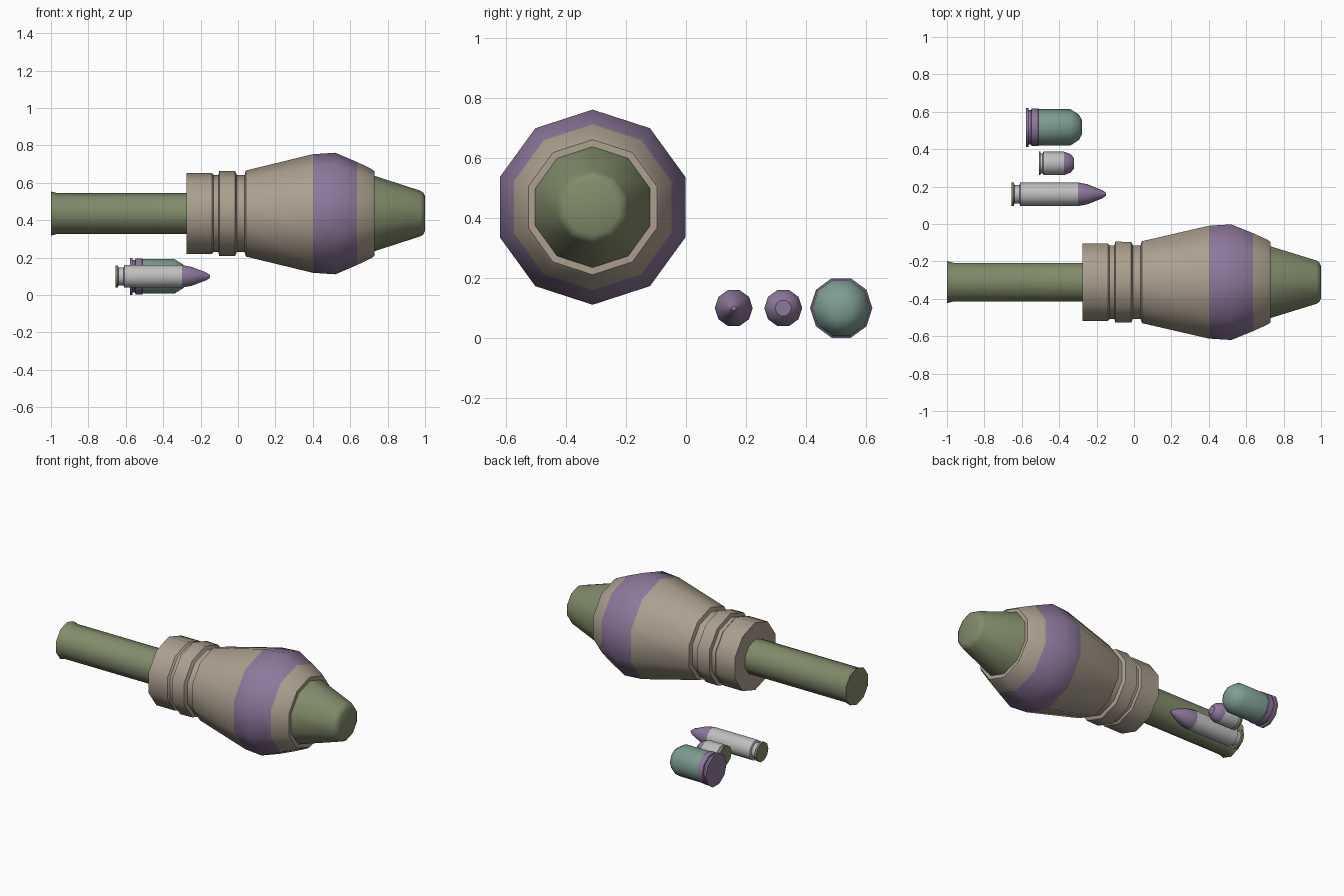
import bpy, bmesh
from math import pi, cos, sin, radians

cube = bpy.data.objects.get("Cube")
if cube:
    bpy.data.objects.remove(cube, do_unlink=True)


def material(name, r, g, b):
    m = bpy.data.materials.new(name)
    m.use_nodes = True
    m.diffuse_color = (r, g, b, 1)
    m.node_tree.nodes["Principled BSDF"].inputs["Base Color"].default_value = (r, g, b, 1)
    return m


TAN = material("tan", .41, .35, .275)
OLIVE = material("olive", .22, .26, .145)
PURPLE = material("purple", .27, .19, .33)
STEEL = material("steel", .53, .53, .53)
TEAL = material("teal", .21, .34, .285)
SIDES = 10


def lathe(name, profile, y, z, bands, start=0.0):
    """Spin (x, radius) points round the x axis; bands = (material, x where it ends)."""
    bm = bmesh.new()
    rings = []
    for x, r in profile:
        angles = [start + 2 * pi * i / SIDES for i in range(SIDES)]
        rings.append([bm.verts.new((x, y + r * cos(a), z + r * sin(a))) for a in angles])
    for a, b in zip(rings, rings[1:]):
        for i in range(SIDES):
            j = (i + 1) % SIDES
            bm.faces.new((a[i], a[j], b[j], b[i]))
    bm.faces.new(rings[0])
    bm.faces.new(rings[-1])
    bmesh.ops.recalc_face_normals(bm, faces=bm.faces)
    # Colour bands along the axis
    for f in bm.faces:
        x = f.calc_center_median().x
        f.material_index = next((i for i, (m, end) in enumerate(bands) if x < end), len(bands) - 1)
        f.smooth = True
    mesh = bpy.data.meshes.new(name)
    bm.to_mesh(mesh)
    bm.free()
    for m, end in bands:
        mesh.materials.append(m)
    mesh.set_sharp_from_angle(angle=radians(40))
    obj = bpy.data.objects.new(name, mesh)
    bpy.context.scene.collection.objects.link(obj)
    return obj


# Rocket: tail tube, grooved collar with warhead, nose cone
ry, rz, turn = -.311, .436, pi / 2
lathe("tail_tube", [(-1, .118), (-.965, .109), (-.26, .109)], ry, rz, [(OLIVE, 1)], turn)
lathe("warhead", [(-.275, .217), (-.14, .217), (-.13, .206), (-.105, .206), (-.1, .228),
                  (-.015, .226), (-.005, .206), (.035, .206), (.042, .23), (.4, .317),
                  (.52, .325), (.635, .276), (.715, .238), (.73, .225), (.731, .19)],
      ry, rz, [(TAN, .4), (PURPLE, .635), (TAN, 1)], turn)
lathe("nose_cone", [(.725, .203), (.975, .122), (.99, .112), (1, .092)], ry, rz, [(OLIVE, 2)], turn)

# Long cartridge
lathe("long_cartridge", [(-.655, .062), (-.641, .062), (-.64, .05), (-.612, .05), (-.608, .063),
                         (-.3, .063), (-.25, .054), (-.17, .022), (-.15, .008)],
      .159, .1, [(OLIVE, -.64), (STEEL, -.3), (PURPLE, 0)])

# Short cartridge
lathe("short_cartridge", [(-.508, .063), (-.501, .063), (-.5, .054), (-.488, .054), (-.484, .063),
                          (-.375, .063), (-.34, .05), (-.32, .027)],
      .324, .1, [(OLIVE, -.5), (STEEL, -.375), (PURPLE, 0)])

# Grenade round
lathe("grenade_round", [(-.578, .104), (-.565, .104), (-.563, .092), (-.55, .092), (-.548, .101),
                        (-.512, .101), (-.51, .097), (-.34, .097), (-.295, .068), (-.278, .038)],
      .517, .1, [(PURPLE, -.51), (TEAL, 0)])
